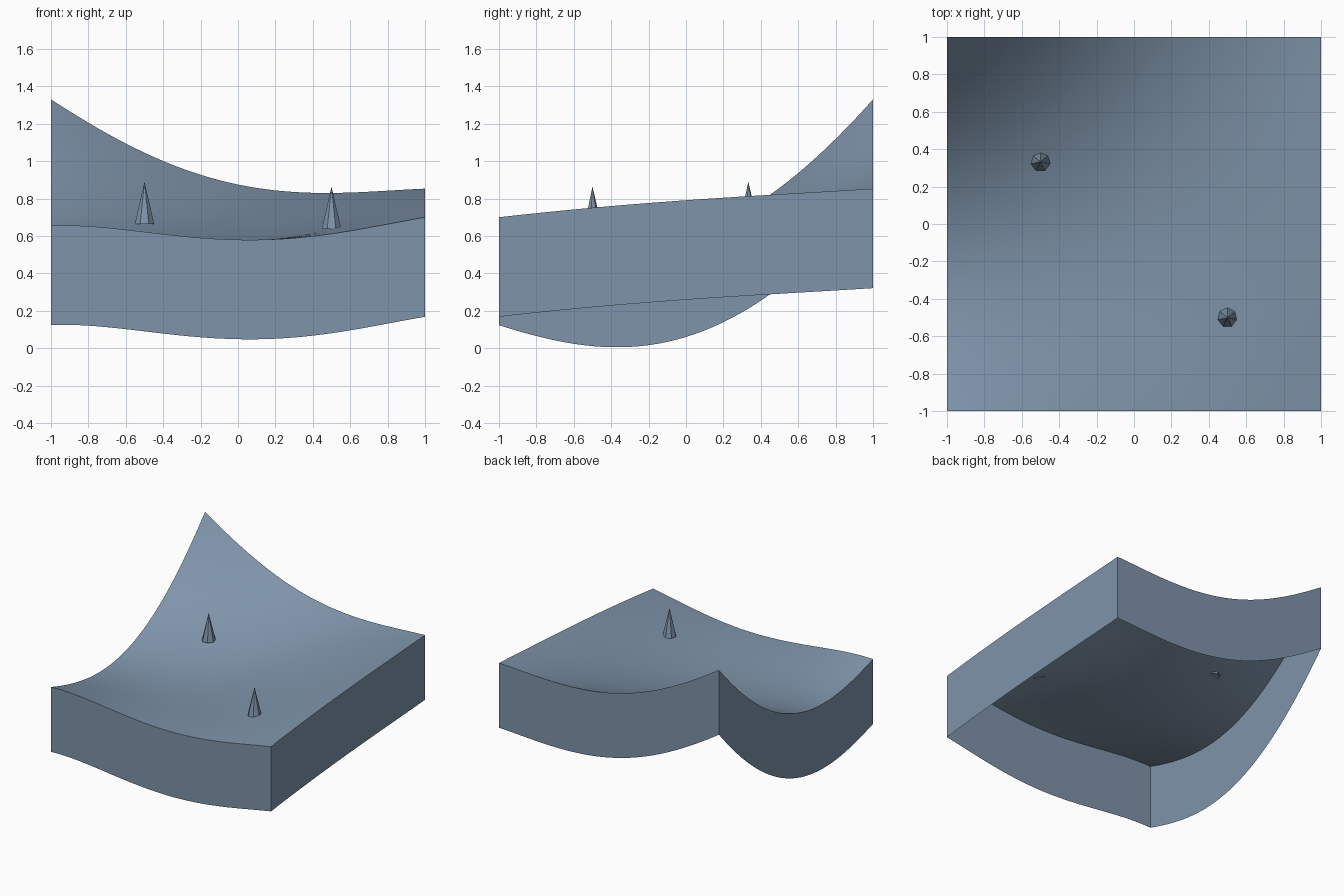
import bpy, bmesh, math
from mathutils import Matrix

cube = bpy.data.objects.get("Cube")
if cube:
    bpy.data.objects.remove(cube, do_unlink=True)

STEPS = 40      # grid cells per side
SKIRT = 0.532   # height of the side walls

slate = bpy.data.materials.new("slate_blue")
slate.use_nodes = True
colour = (0.21, 0.295, 0.40, 1)
slate.diffuse_color = colour
slate.node_tree.nodes["Principled BSDF"].inputs["Base Color"].default_value = colour


def quartic(heights, t):
    """Smooth curve through five evenly spaced heights, t from -1 to 1."""
    knots = [i / 2 - 1 for i in range(5)]
    return sum(h * math.prod((t - b) / (a - b) for b in knots if b != a)
               for a, h in zip(knots, heights))


# Heights along the four borders
FRONT = (0.655, 0.622, 0.58, 0.612, 0.70)
BACK = (1.33, 1.045, 0.875, 0.83, 0.853)
LEFT_X = (0.655, 0.543, 0.592, 0.857, 1.33)
RIGHT_X = (0.70, 0.751, 0.791, 0.823, 0.853)


def height(x, y):
    """Patch blended between the borders, with a gentle swell inside."""
    u, v = (x + 1) / 2, (y + 1) / 2
    across = (1 - v) * quartic(FRONT, x) + v * quartic(BACK, x)
    along = (1 - u) * quartic(LEFT_X, y) + u * quartic(RIGHT_X, y)
    corners = ((1 - v) * ((1 - u) * FRONT[0] + u * FRONT[-1])
               + v * ((1 - u) * BACK[0] + u * BACK[-1]))
    swell = (0.05 - 0.015 * y) * (1 - x * x) * (1 - y * y)
    return across + along - corners + swell


def add_object(name, bm):
    mesh = bpy.data.meshes.new(name)
    bm.to_mesh(mesh)
    bm.free()
    mesh.materials.append(slate)
    obj = bpy.data.objects.new(name, mesh)
    bpy.context.collection.objects.link(obj)
    return obj


# Curved ground with side walls, open underneath
bm = bmesh.new()
bmesh.ops.create_grid(bm, x_segments=STEPS, y_segments=STEPS, size=1)
for v in bm.verts:
    v.co.z = height(v.co.x, v.co.y)
border = [e for e in bm.edges if e.is_boundary]
walls = bmesh.ops.extrude_edge_only(bm, edges=border)["geom"]
for v in walls:
    if isinstance(v, bmesh.types.BMVert):
        v.co.z -= SKIRT
bmesh.ops.recalc_face_normals(bm, faces=bm.faces)
bm.faces.ensure_lookup_table()
top = max(bm.faces, key=lambda f: abs(f.normal.z))
if top.normal.z < 0:
    bmesh.ops.reverse_faces(bm, faces=bm.faces)
ground = add_object("curved_ground", bm)
bpy.ops.object.select_all(action="DESELECT")
ground.select_set(True)
bpy.context.view_layer.objects.active = ground
bpy.ops.object.shade_smooth_by_angle(angle=math.radians(30))

# Seven-sided spikes standing on the ground
for name, x, y, base in (("left_spike", 0.5, -0.5, 0.638),
                         ("right_spike", -0.5, 0.333, 0.664)):
    bm = bmesh.new()
    tall = 0.226
    bmesh.ops.create_cone(bm, cap_ends=True, segments=7, radius1=0.053, radius2=0,
                          depth=tall, matrix=Matrix.Translation((x, y, base + tall / 2)))
    bmesh.ops.remove_doubles(bm, verts=bm.verts, dist=0.0001)
    add_object(name, bm)
